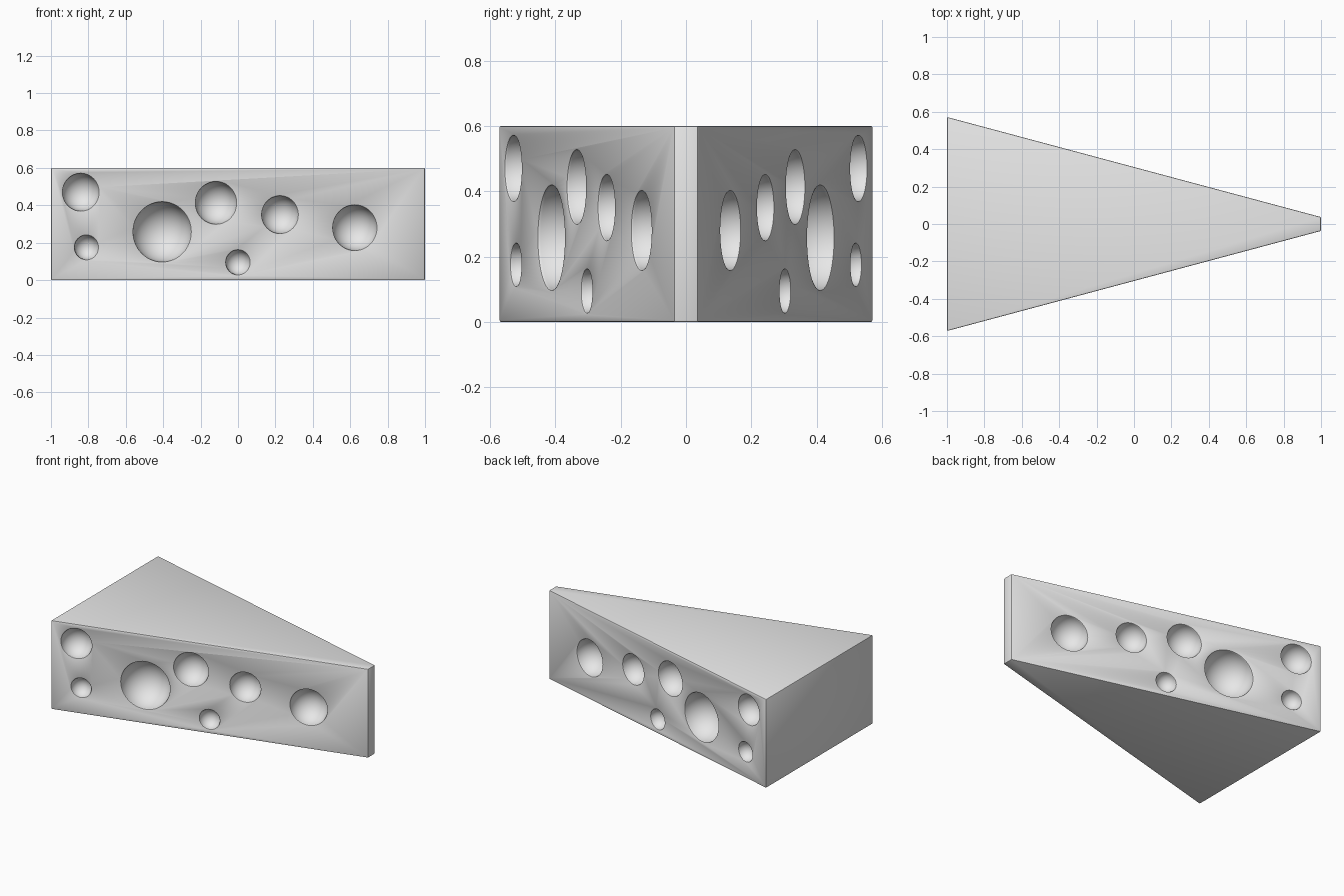
import bpy, bmesh, math
from mathutils import Vector, Matrix

cube = bpy.data.objects.get("Cube")
if cube:
    bpy.data.objects.remove(cube)

HEIGHT, WIDE, TIP = 0.6, 0.572, 0.037
# crater x, z, radius on each slanted side
CRATERS = [(-0.84, 0.47, 0.1), (-0.81, 0.175, 0.065), (-0.405, 0.258, 0.16),
           (-0.117, 0.413, 0.113), (0.225, 0.35, 0.1), (0, 0.095, 0.066),
           (0.625, 0.28, 0.121)]

mat = bpy.data.materials.new("pale grey")
mat.use_nodes = True
colour = (0.8, 0.8, 0.8, 1)
mat.diffuse_color = colour
mat.node_tree.nodes["Principled BSDF"].inputs["Base Color"].default_value = colour


def make_object(name, bm):
    bmesh.ops.recalc_face_normals(bm, faces=bm.faces)
    mesh = bpy.data.meshes.new(name)
    bm.to_mesh(mesh)
    bm.free()
    mesh.materials.append(mat)
    obj = bpy.data.objects.new(name, mesh)
    bpy.context.collection.objects.link(obj)
    return obj


# Wedge body: tapered outline pulled upward
bm = bmesh.new()
outline = [(-1, -WIDE), (1, -TIP), (1, TIP), (-1, WIDE)]
base = bm.faces.new([bm.verts.new((x, y, 0)) for x, y in outline])
top = bmesh.ops.extrude_face_region(bm, geom=[base])["geom"]
bmesh.ops.translate(bm, vec=(0, 0, HEIGHT),
                    verts=[v for v in top if isinstance(v, bmesh.types.BMVert)])
wedge = make_object("cheese_wedge", bm)

# Sphere cutters with poles along the side normals, mirrored front and back
bm = bmesh.new()
slope = (WIDE - TIP) / 2
for side in (-1, 1):
    normal = Vector((slope, side, 0)).normalized()
    turn = normal.to_track_quat('Z', 'Y').to_matrix().to_4x4()
    for x, z, r in CRATERS:
        y = side * (TIP + (1 - x) * slope)
        bmesh.ops.create_uvsphere(bm, u_segments=48, v_segments=25, radius=r,
                                  matrix=Matrix.Translation((x, y, z)) @ turn)
cutter = make_object("crater_cutters", bm)

# Carve the craters, then soften rims and outer edges
cut = wedge.modifiers.new("Craters", 'BOOLEAN')
cut.operation = 'DIFFERENCE'
cut.solver = 'EXACT'
cut.object = cutter
bevel = wedge.modifiers.new("Soft edges", 'BEVEL')
bevel.width = 0.006
bevel.segments = 2
bevel.limit_method = 'ANGLE'
bevel.angle_limit = math.radians(40)
bevel.use_clamp_overlap = False

bpy.ops.object.select_all(action='DESELECT')
wedge.select_set(True)
bpy.context.view_layer.objects.active = wedge
for name in ("Craters", "Soft edges"):
    bpy.ops.object.modifier_apply(modifier=name)
bpy.ops.object.shade_smooth_by_angle(angle=math.radians(30))
bpy.data.objects.remove(cutter)
